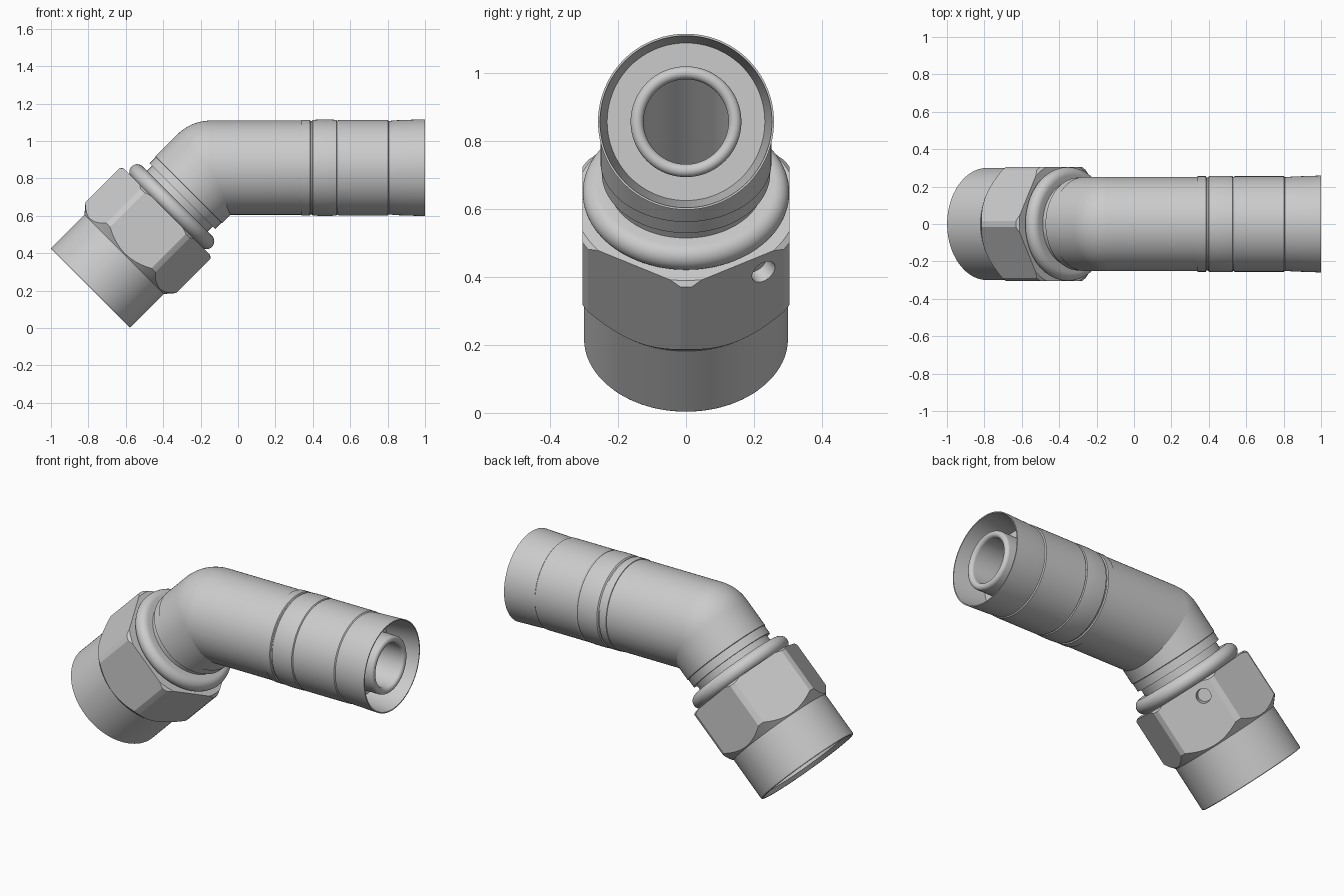
import bpy, bmesh
from math import sin, cos, pi, radians
from mathutils import Matrix, Vector

cube = bpy.data.objects.get("Cube")
if cube:
    bpy.data.objects.remove(cube)

steel = bpy.data.materials.new("grey_steel")
steel.use_nodes = True
GREY = (0.6, 0.6, 0.6, 1)
steel.diffuse_color = GREY
steel.node_tree.nodes["Principled BSDF"].inputs["Base Color"].default_value = GREY

# Bend point and the two pipe axes (local z runs along each axis, away from the bend)
BEND = Vector((-0.1455, 0, 0.857))
TUBE = Matrix.Translation(BEND) @ Matrix.Rotation(radians(90), 4, 'Y')
LEG = Matrix.Translation(BEND) @ Matrix.Rotation(radians(225), 4, 'Y')
MITRE = (Vector((1, 0, 0)) - LEG.to_3x3() @ Vector((0, 0, 1))).normalized()
R = 0.252
BORE = 0.125


def finish(name, bm, matrix=Matrix()):
    bm.transform(matrix)
    mesh = bpy.data.meshes.new(name)
    bm.to_mesh(mesh)
    bm.free()
    mesh.materials.append(steel)
    obj = bpy.data.objects.new(name, mesh)
    bpy.context.collection.objects.link(obj)
    return obj


def select(obj):
    bpy.ops.object.select_all(action='DESELECT')
    obj.select_set(True)
    bpy.context.view_layer.objects.active = obj


def smooth(obj):
    select(obj)
    bpy.ops.object.shade_smooth_by_angle(angle=radians(28))


def lathe(profile, closed=False, sides=96):
    """Revolve (height, radius) points around local z."""
    bm = bmesh.new()
    rings = [[bm.verts.new((r * cos(2 * pi * j / sides), r * sin(2 * pi * j / sides), z))
              for j in range(sides)] for z, r in profile]
    pairs = list(zip(rings, rings[1:]))
    if closed:
        pairs.append((rings[-1], rings[0]))
    for a, b in pairs:
        for j in range(sides):
            k = (j + 1) % sides
            bm.faces.new((a[j], a[k], b[k], b[j]))
    return bm


def half_round(z, r, size, start, end, steps=12):
    """Arc points for beads and rounded lips; angle 90 points outward."""
    angles = [radians(start + (end - start) * i / steps) for i in range(steps + 1)]
    return [(z + size * cos(a), r + size * sin(a)) for a in angles]


def mitred(name, profile, matrix, side):
    """Revolved pipe trimmed at the bend plane."""
    bm = lathe(profile)
    bm.transform(matrix)
    bmesh.ops.bisect_plane(bm, geom=bm.verts[:] + bm.edges[:] + bm.faces[:],
                           plane_co=BEND, plane_no=MITRE * side, clear_inner=True)
    smooth(finish(name, bm))


# Horizontal pipe: sleeve, crimped collar, open flared skirt, inner nipple and bore
collar = [(0, R), (0.485, R), (0.486, 0.2555), (0.53, 0.2555), (0.534, 0.249),
          (0.54, 0.249), (0.546, 0.2555), (0.58, 0.2575), (0.64, 0.2575), (0.672, 0.2555),
          (0.676, 0.25), (0.684, 0.2555), (0.947, 0.2555), (0.952, 0.25), (1.0, 0.254),
          (1.1455, 0.259), (1.1455, 0.253), (0.955, 0.232), (0.955, 0.163)]
nipple = half_round(1.115, 0.144, 0.019, 90, -90)
mitred("hose_collar", collar + nipple + [(-0.07, BORE)], TUBE, 1)

# Angled pipe: short sleeve, neck, round bead, seat nose and bore
neck = [(0, R), (0.165, R), (0.168, 0.248), (0.215, 0.248), (0.215, 0.229), (0.255, 0.229)]
bead = half_round(0.295, 0.262, 0.042, 180, 0, 20)
nose = [(0.338, 0.24), (0.58, 0.23), (0.65, 0.17), (0.65, BORE), (-0.07, BORE)]
mitred("swivel_neck", neck + bead + nose, LEG, -1)

# Rounded outer side of the bend
bm = bmesh.new()
arc = [bm.verts.new(BEND + Vector((0, -R * cos(pi * i / 48), R * sin(pi * i / 48))))
       for i in range(49)]
edges = [bm.edges.new(p) for p in zip(arc, arc[1:])]
bmesh.ops.spin(bm, geom=arc + edges, cent=BEND, axis=(0, -1, 0), angle=radians(45), steps=16)
bmesh.ops.remove_doubles(bm, verts=bm.verts, dist=1e-5)
for f in bm.faces:
    f.normal_update()
    if f.normal.dot(f.calc_center_median() - BEND) < 0:
        f.normal_flip()
smooth(finish("elbow_bend", bm))

# Swivel nut: hexagonal bar trimmed by a turned shape, with skirt and open bore
bm = bmesh.new()
FLAT = 0.305
bmesh.ops.create_cone(bm, cap_ends=True, segments=6, radius1=FLAT / cos(pi / 6),
                      radius2=FLAT / cos(pi / 6), depth=0.7)
# put a hexagon corner on local x
corner = max(bm.verts, key=lambda v: v.co.x).co
if abs(corner.y) > 0.01:
    bm.transform(Matrix.Rotation(radians(30), 4, 'Z'))
bm.transform(Matrix.Translation((0, 0, 0.65)))
nut = finish("swivel_nut", bm, LEG)

turned = finish("nut_turning", lathe(
    [(0.333, 0.25), (0.333, 0.328), (0.345, 0.343), (0.605, 0.343), (0.655, 0.3),
     (0.905, 0.3), (0.911, 0.296), (0.911, 0.284), (0.89, 0.262), (0.36, 0.262)],
    closed=True), LEG)

# Small vent hole in one lower flat of the nut
bm = bmesh.new()
bmesh.ops.create_cone(bm, cap_ends=True, segments=32, radius1=0.036, radius2=0.042, depth=0.09)
normal = Vector((-cos(pi / 6), 0.5, 0))
aim = normal.to_track_quat('Z', 'Y').to_matrix().to_4x4()
hole = finish("vent_cutter", bm, LEG @ Matrix.Translation((-0.22, 0.228, 0.404)) @ aim)

for cutter, operation in ((turned, 'INTERSECT'), (hole, 'DIFFERENCE')):
    cutter.hide_render = True
    mod = nut.modifiers.new(operation.lower(), 'BOOLEAN')
    mod.operation = operation
    mod.solver = 'EXACT'
    mod.object = cutter
    select(nut)
    bpy.ops.object.modifier_apply(modifier=mod.name)
    bpy.data.objects.remove(cutter)
smooth(nut)
